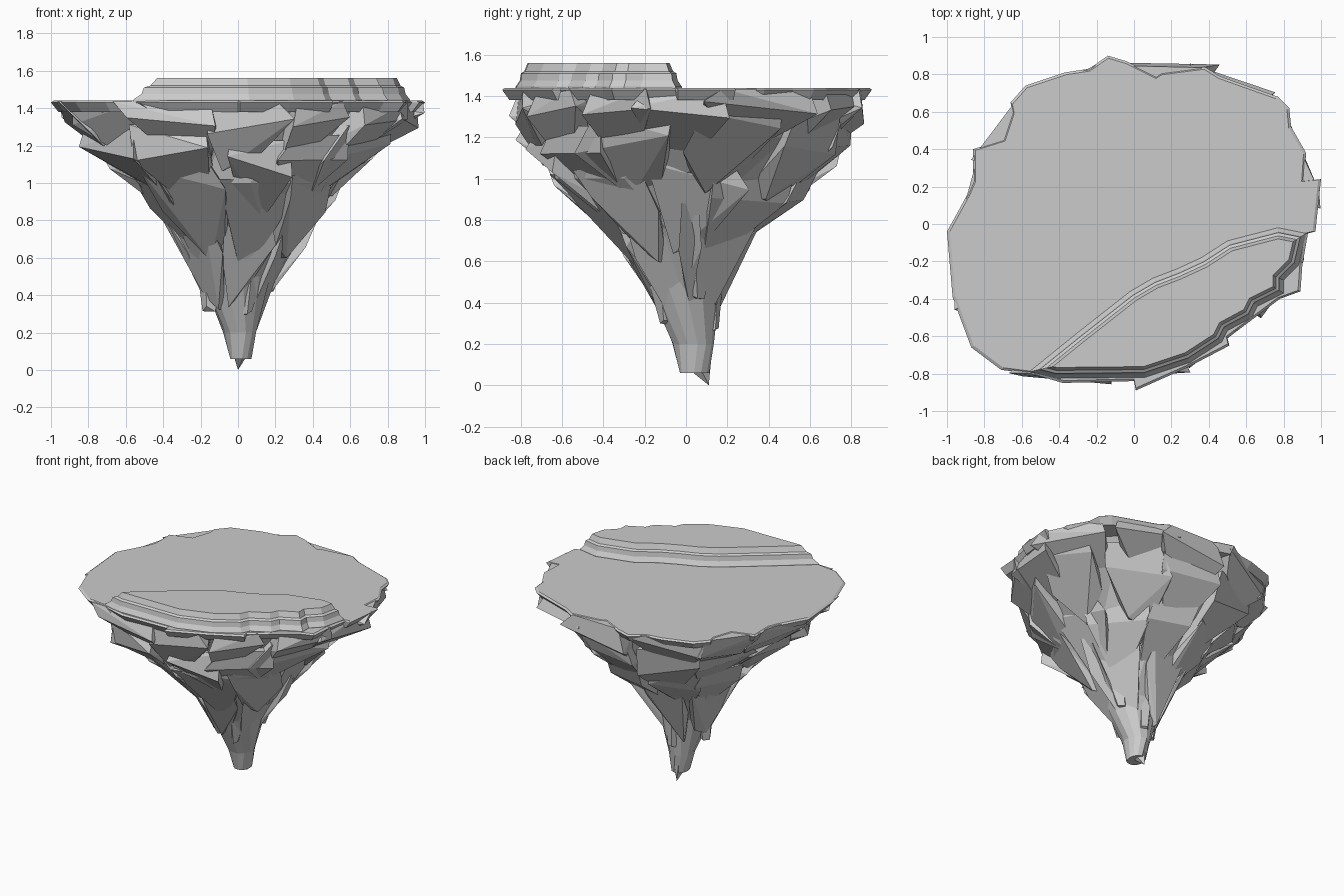
import bpy, bmesh, math, random
from mathutils import Vector

if "Cube" in bpy.data.objects:
    bpy.data.objects.remove(bpy.data.objects["Cube"])

random.seed(11)
TOP = 1.44

# rim of the plateau, seen from above
RIM = [(.97, -.04), (1, .24), (.91, .23), (.92, .38), (.84, .52), (.83, .62), (.77, .68),
       (.46, .79), (.38, .84), (.15, .81), (.12, .79), (-.04, .87), (-.14, .90), (-.24, .83),
       (-.37, .81), (-.58, .74), (-.66, .65), (-.65, .60), (-.70, .45), (-.86, .40), (-.86, .23),
       (-.89, .16), (-.95, .05), (-1, -.04), (-.97, -.39), (-.93, -.50), (-.87, -.66),
       (-.71, -.78), (-.55, -.80), (-.38, -.85), (0, -.84), (.01, -.89), (.28, -.77), (.51, -.65),
       (.50, -.61), (.66, -.49), (.78, -.40), (.89, -.36), (.90, -.22), (.93, -.05)]

# silhouette: z, x min, x max, y min, y max
PROFILE = [(1.44, -1, .99, -.87, .88), (1.32, -.92, .97, -.88, .90), (1.2, -.82, .80, -.80, .76),
           (1.08, -.68, .65, -.78, .69), (1.0, -.60, .60, -.70, .66), (.9, -.50, .52, -.52, .55),
           (.76, -.38, .41, -.40, .37), (.6, -.25, .31, -.28, .22), (.4, -.20, .14, -.15, .17),
           (.32, -.17, .12, -.13, .16), (.2, -.09, .11, -.08, .145), (.06, -.05, .08, -.04, .12),
           (0, -.01, .01, .10, .12)]


def extents(z):
    z = max(0, min(TOP, z))
    for hi, lo in zip(PROFILE, PROFILE[1:]):
        if z >= lo[0]:
            t = (z - lo[0]) / (hi[0] - lo[0])
            return [b + (a - b) * t for a, b in zip(hi[1:], lo[1:])]


def ellipse(a, z):
    x0, x1, y0, y1 = extents(z)
    cx, cy = (x0 + x1) / 2, (y0 + y1) / 2
    return Vector((cx, cy)), Vector(((x1 - x0) / 2 * math.cos(a), (y1 - y0) / 2 * math.sin(a)))


def rim_radius(a):
    d, best = Vector((math.cos(a), math.sin(a))), .8
    for p, q in zip(RIM, RIM[1:] + RIM[:1]):
        p, e = Vector(p), Vector(q) - Vector(p)
        det = d.x * e.y - d.y * e.x
        if abs(det) > 1e-6:
            t, s = (p.x * e.y - p.y * e.x) / det, (p.x * d.y - p.y * d.x) / det
            if t > 0 and 0 <= s <= 1:
                best = max(best, t)
    return best


def surface(a, z, k=1.0):
    """Point on the rock envelope, k scales it about the axis."""
    c, r = ellipse(a, z)
    ref = ellipse(a, TOP)[1]
    ratio = rim_radius(math.atan2(ref.y, ref.x)) / ref.length
    w = max(0, min(1, (z - .3) / 1.1))
    p = c + r * k * (1 + (ratio - 1) * w)
    return Vector((p.x, p.y, z))


def finish(bm, name):
    bmesh.ops.recalc_face_normals(bm, faces=bm.faces)
    me = bpy.data.meshes.new(name)
    bm.to_mesh(me)
    bm.free()
    ob = bpy.data.objects.new(name, me)
    bpy.context.collection.objects.link(ob)
    return ob


def loft(name, rings):
    bm = bmesh.new()
    vs = [[bm.verts.new(p) for p in r] for r in rings]
    n = len(vs[0])
    for a, b in zip(vs, vs[1:]):
        for i in range(n):
            bm.faces.new((a[i], a[(i + 1) % n], b[(i + 1) % n], b[i]))
    bm.faces.new(vs[0])
    bm.faces.new(vs[-1])
    return finish(bm, name)


def hull(name, points):
    bm = bmesh.new()
    for p in points:
        bm.verts.new(p)
    res = bmesh.ops.convex_hull(bm, input=bm.verts[:])
    junk = {v for v in res['geom_interior'] + res['geom_unused'] if isinstance(v, bmesh.types.BMVert)}
    bmesh.ops.delete(bm, geom=list(junk), context='VERTS')
    bmesh.ops.dissolve_limit(bm, angle_limit=.2, verts=bm.verts[:], edges=bm.edges[:])
    return finish(bm, name)


def inset(loop, d):
    out = []
    for i, p in enumerate(loop):
        p = Vector(p)
        e0 = (p - Vector(loop[i - 1])).normalized()
        e1 = (Vector(loop[(i + 1) % len(loop)]) - p).normalized()
        n0, n1 = Vector((-e0.y, e0.x)), Vector((-e1.y, e1.x))
        m = (n0 + n1).normalized()
        out.append(p + m * d / max(.4, m.dot(n0)))
    return out


# flat plateau
loft("plateau", [[(x * k, y * k, z) for x, y in RIM]
                 for z, k in ((TOP, .985), (TOP - .01, 1), (1.38, .96))])

# stepped ledge along the front right edge
LEDGE = [(-.56, -.79), (-.42, -.825), (.06, -.82), (.30, -.74), (.47, -.63), (.50, -.57),
         (.63, -.50), (.66, -.44), (.80, -.37), (.80, -.30), (.88, -.22), (.92, -.05), (.77, -.02),
         (.50, -.09), (.36, -.18), (.23, -.24), (.10, -.29), (-.02, -.36), (-.30, -.58)]
loft("stepped_ledge", [[(p.x, p.y, z) for p in inset(LEDGE, d)]
                       for z, d in ((1.42, 0), (1.445, 0), (1.475, .02), (1.51, .026),
                                    (1.52, .042), (1.56, .058))])

# tapering core behind the rocks
SIDES = 13
loft("rock_core", [[surface((i + .5 * (j % 2)) * math.tau / SIDES, z, k * random.uniform(.96, 1.03))
                    for i in range(SIDES)]
                   for j, (z, k) in enumerate(((1.42, .93), (1.2, .9), (1.0, .9), (.76, .9),
                                               (.5, .9), (.2, .9), (.06, .9)))])

# rows of angular boulders: z top, z bottom, count, bulge
ROWS = [(1.435, 1.17, 13, 1.02), (1.27, .93, 11, 1.05), (1.05, .64, 9, 1.05), (.82, .36, 6, 1.05)]
for r, (zt, zb, n, bulge) in enumerate(ROWS):
    for i in range(n):
        a = (i + .5 * (r % 2) + random.uniform(-.2, .2)) * math.tau / n
        w = math.tau / n * random.uniform(.5, .68)
        hi = zt if r == 0 else zt + random.uniform(-.05, .06)
        lo = zb + random.uniform(-.07, .06)
        tilt = random.uniform(-.06, .06)
        pts = []
        for t, k, ww in ((0, 1 if r == 0 else .93, .85), (.4, bulge, 1), (1, .93, .6)):
            for s in (-1, 1):
                z = min(zt if r == 0 else 9, hi + (lo - hi) * t + s * tilt * (t > 0))
                aa = a + s * w * ww * random.uniform(.75, 1.05)
                pts.append(surface(aa, z, k * random.uniform(.95, 1.02)))
                pts.append(surface(a + s * w * .6, z, .6))
        hull(f"boulder_{r + 1}_{i + 1}", pts)

# hanging shards: top centre, top radius, top z, tip centre, tip radius, tip z
SHARDS = [(.02, .05, .15, .88, .015, .06, .05, .08), (-.12, 0, .13, .80, -.15, -.02, .04, .32),
          (.10, -.10, .15, .80, .05, -.10, .025, .30), (.20, .02, .14, .80, .15, .05, .04, .42),
          (0, .12, .10, .90, .02, .12, .04, .25), (-.28, -.12, .12, .95, -.23, -.10, .03, .64)]
for i, (x, y, r, z, tx, ty, tr, tz) in enumerate(SHARDS):
    pts = []
    for j in range(5):
        a = (j + i * .37) * math.tau / 5
        pts.append((x + r * math.cos(a), y + r * math.sin(a), z + random.uniform(-.08, .04)))
        pts.append((tx + tr * math.cos(a), ty + tr * math.sin(a), tz + random.uniform(-.01, .03)))
    if i == 0:
        pts.append((0, .11, 0))
    hull(f"shard_{i + 1}", pts)
